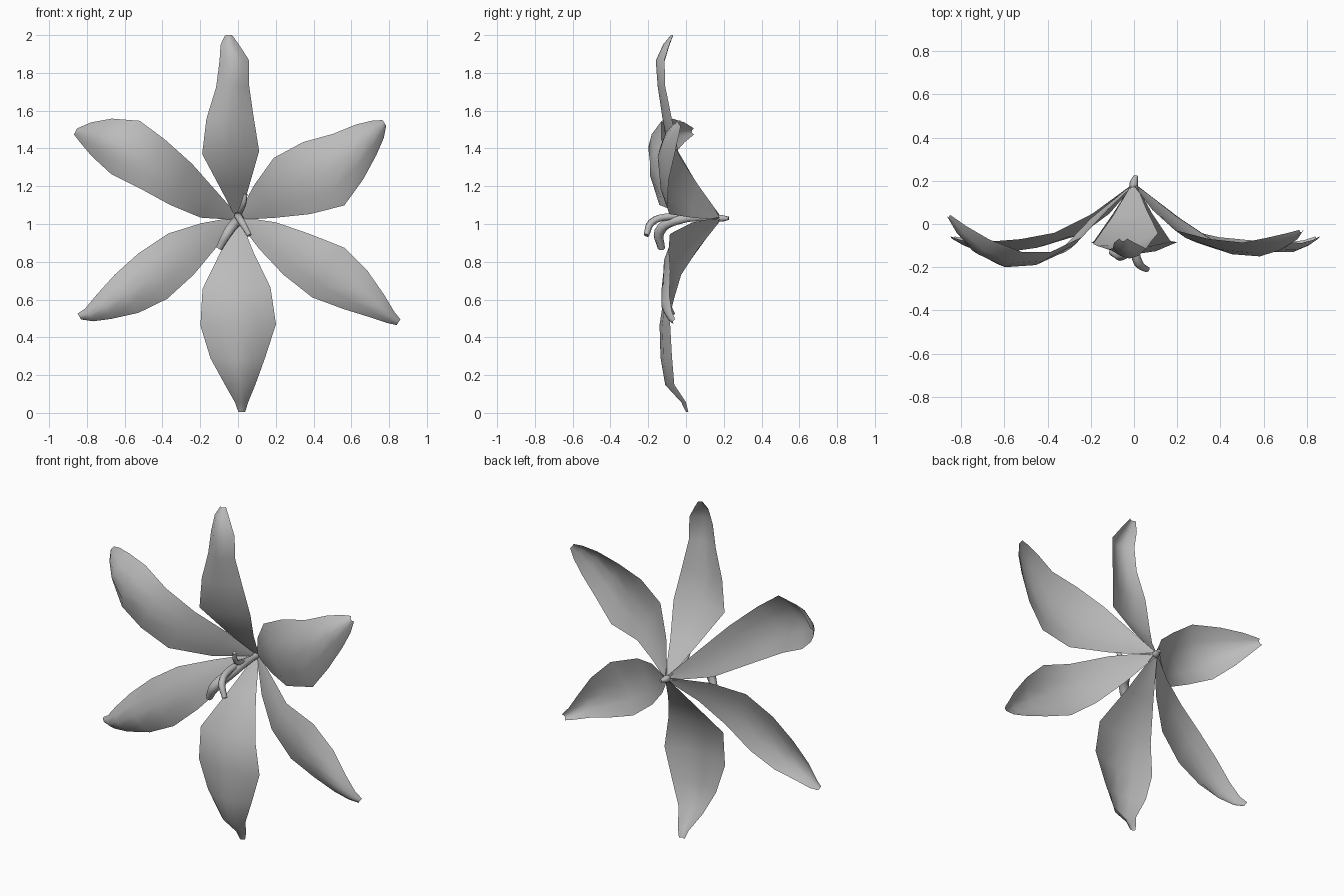
import bpy
from mathutils import Vector

cube = bpy.data.objects.get("Cube")
if cube:
    bpy.data.objects.remove(cube, do_unlink=True)

grey = bpy.data.materials.new("soft grey")
grey.use_nodes = True
colour = (0.5, 0.5, 0.5, 1)
grey.diffuse_color = colour
grey.node_tree.nodes["Principled BSDF"].inputs["Base Color"].default_value = colour

HUB = Vector((0, 0.185, 1.03))
STATIONS = (0, 0.18, 0.36, 0.55, 0.72, 0.86, 0.95, 1)
# Nearly flat by the hub, arched backwards near the tip; twist fades outwards
ARCH = (0, 0.1, 0.15, 0.28, 0.42, 0.6, 0.7, 0.7)
TWIST = (0, 0.5, 1, 0.5, 0.1, 0, 0, 0)
ACROSS = (-1, -0.5, 0, 0.5, 1)


def add_mesh(name, verts, faces):
    mesh = bpy.data.meshes.new(name)
    mesh.from_pydata(verts, [], faces)
    mesh.materials.append(grey)
    mesh.polygons.foreach_set("use_smooth", [True] * len(mesh.polygons))
    mesh.update()
    obj = bpy.data.objects.new(name, mesh)
    bpy.context.collection.objects.link(obj)


def petal(name, tip, twist, side_a, side_b, depth):
    """Curved sheet: widths either side of the axis, and midrib depth, per station."""
    axis = Vector((tip[0], 0, tip[1] - HUB.z))
    side = Vector((-axis.z, 0, axis.x)).normalized()
    widths_a = (0.01,) + side_a + (0.018,)
    widths_b = (0.01,) + side_b + (0.018,)
    ridge = (HUB.y,) + depth
    verts = []
    for t, arch, turn, a, b, y in zip(STATIONS, ARCH, TWIST, widths_a, widths_b, ridge):
        middle = (a - b) / 2
        half = (a + b) / 2
        for u in ACROSS:
            point = axis * t + side * (middle + half * u)
            back = arch * half * u * u + twist * turn * u
            verts.append((point.x, y + back, HUB.z + point.z))
    n = len(ACROSS)
    faces = []
    for row in range(len(STATIONS) - 1):
        for col in range(n - 1):
            k = row * n + col
            faces.append((k, k + 1, k + n + 1, k + n))
    add_mesh(name, verts, faces)


def stamen(name, path, radius):
    """Tapered curved tube through a few points."""
    curve = bpy.data.curves.new(name, "CURVE")
    curve.dimensions = "3D"
    curve.bevel_depth = radius
    curve.bevel_resolution = 1
    curve.resolution_u = 4
    curve.use_fill_caps = True
    spline = curve.splines.new("BEZIER")
    spline.bezier_points.add(len(path) - 1)
    for i, (point, co) in enumerate(zip(spline.bezier_points, path)):
        point.co = co
        point.handle_left_type = point.handle_right_type = "AUTO"
        point.radius = 0.5 if i == 0 else 1
    spline.bezier_points[-1].radius = 0.7
    curve.materials.append(grey)
    obj = bpy.data.objects.new(name, curve)
    bpy.context.collection.objects.link(obj)


# Six petals around the hub
petal("top_petal", (-0.05, 2.0), -0.025,
      (0.09, 0.172, 0.14, 0.08, 0.055, 0.045),
      (0.07, 0.13, 0.11, 0.095, 0.1, 0.05),
      (0.04, -0.09, -0.125, -0.15, -0.16, -0.12, -0.08))
petal("bottom_petal", (0.02, 0.005), 0,
      (0.08, 0.165, 0.19, 0.13, 0.075, 0.035),
      (0.1, 0.195, 0.21, 0.16, 0.085, 0.035),
      (0.04, -0.11, -0.14, -0.135, -0.11, -0.025, 0))
petal("upper_left_petal", (0.775, 1.535), 0.03,
      (0.1, 0.165, 0.15, 0.1, 0.075, 0.045),
      (0.105, 0.19, 0.25, 0.19, 0.12, 0.065),
      (0.04, -0.085, -0.14, -0.15, -0.12, -0.08, -0.04))
petal("upper_right_petal", (-0.86, 1.49), -0.04,
      (0.09, 0.107, 0.105, 0.11, 0.075, 0.04),
      (0.075, 0.14, 0.185, 0.21, 0.15, 0.08),
      (0.04, -0.12, -0.19, -0.2, -0.14, -0.05, 0.03))
petal("lower_right_petal", (-0.84, 0.51), 0,
      (0.07, 0.13, 0.165, 0.148, 0.1, 0.06),
      (0.08, 0.126, 0.12, 0.09, 0.05, 0.02),
      (0.04, -0.06, -0.11, -0.13, -0.13, -0.1, -0.07))
petal("lower_left_petal", (0.85, 0.48), -0.03,
      (0.092, 0.137, 0.175, 0.138, 0.08, 0.035),
      (0.075, 0.12, 0.138, 0.1, 0.06, 0.037),
      (0.04, -0.075, -0.12, -0.13, -0.13, -0.1, -0.07))

# Drooping stamens and the short stem behind them
stamen("long_stamen", ((0, 0.18, 1.03), (0, -0.05, 1.02),
                       (-0.05, -0.14, 0.96), (-0.1, -0.13, 0.87)), 0.028)
stamen("side_stamen", ((0, 0.18, 1.03), (0, -0.08, 1.04),
                       (0.02, -0.18, 1.01), (0.06, -0.21, 0.94)), 0.021)
stamen("upper_stamen", ((0, 0.18, 1.03), (0.01, 0, 1.06),
                        (0.03, -0.07, 1.11), (0.04, -0.09, 1.16)), 0.015)
stamen("stem", ((0.01, 0.225, 1.03), (0, 0.19, 1.03), (0, 0.12, 1.03)), 0.02)
